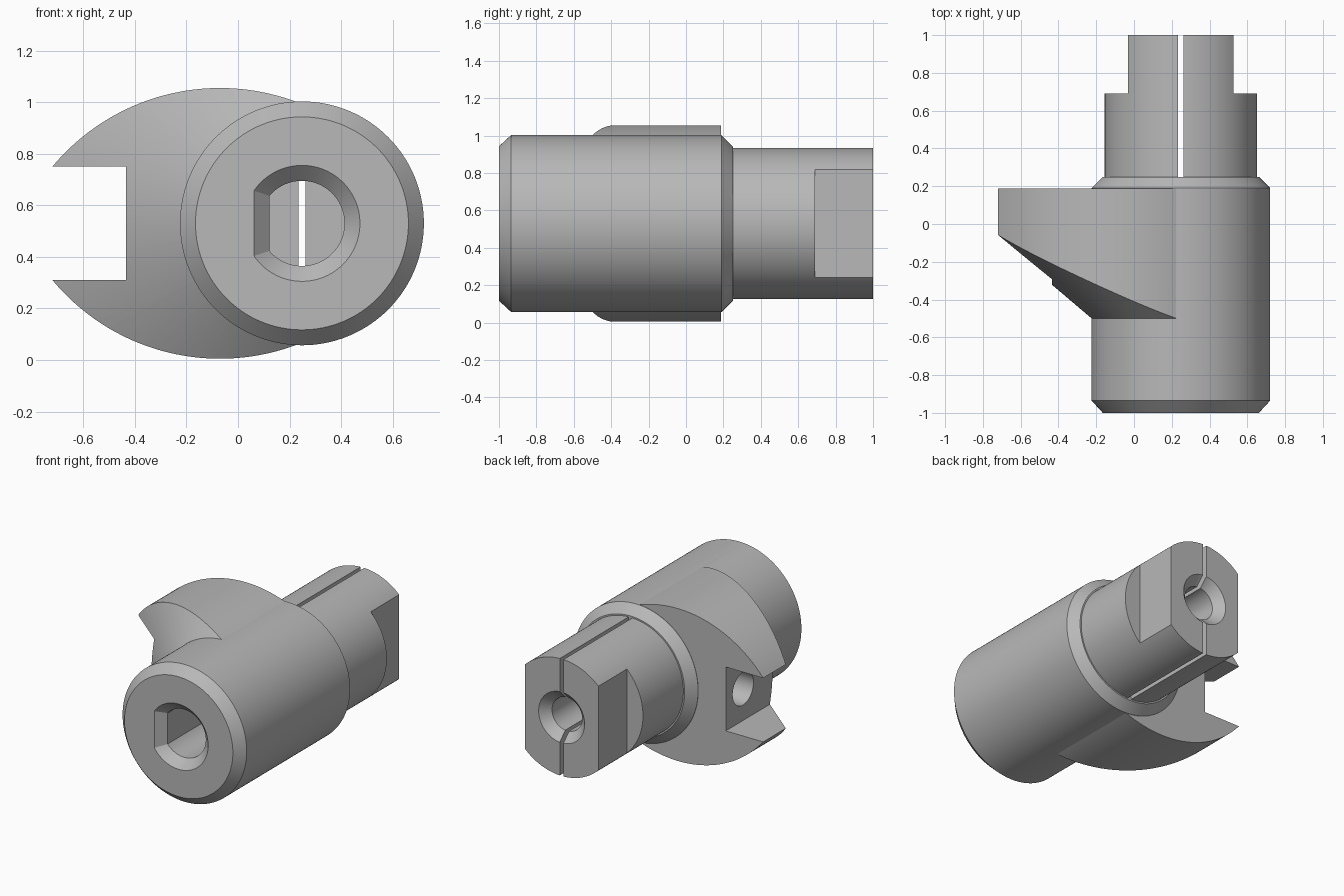
import bpy, bmesh
from math import sin, cos, pi, asin, acos

if "Cube" in bpy.data.objects:
    bpy.data.objects.remove(bpy.data.objects["Cube"], do_unlink=True)

AX, AZ = 0.248, 0.53      # main axis, running along y
SEG = 128

steel = bpy.data.materials.new("grey steel")
steel.use_nodes = True
GREY = (0.48, 0.48, 0.48, 1)
steel.diffuse_color = GREY
steel.node_tree.nodes["Principled BSDF"].inputs["Base Color"].default_value = GREY


def loft(name, rings):
    """Closed solid through equal-length rings of points, capped at both ends."""
    bm = bmesh.new()
    rows = [[bm.verts.new(p) for p in ring] for ring in rings]
    n = len(rows[0])
    for a, b in zip(rows, rows[1:]):
        for i in range(n):
            j = (i + 1) % n
            bm.faces.new((a[i], a[j], b[j], b[i]))
    bm.faces.new(rows[0])
    bm.faces.new(rows[-1])
    bmesh.ops.recalc_face_normals(bm, faces=bm.faces)
    mesh = bpy.data.meshes.new(name)
    bm.to_mesh(mesh)
    bm.free()
    mesh.materials.append(steel)
    obj = bpy.data.objects.new(name, mesh)
    bpy.context.collection.objects.link(obj)
    return obj


def turned(name, profile):
    """Solid of revolution about the main axis from (radius, y) pairs."""
    turns = [2 * pi * i / SEG for i in range(SEG)]
    return loft(name, [[(AX + r * cos(t), y, AZ + r * sin(t)) for t in turns]
                       for r, y in profile])


def box(name, x, y, z):
    return loft(name, [[(x[0], v, z[0]), (x[1], v, z[0]), (x[1], v, z[1]), (x[0], v, z[1])]
                       for v in y])


def combine(target, tool, operation):
    """Apply an exact boolean and discard the tool."""
    mod = target.modifiers.new(operation, 'BOOLEAN')
    mod.operation, mod.object, mod.solver = operation, tool, 'EXACT'
    bpy.context.view_layer.objects.active = target
    bpy.ops.object.modifier_apply(modifier=mod.name)
    bpy.data.objects.remove(tool, do_unlink=True)


# Chamfered barrel with the narrower rear shaft
body = turned("clamp_body", [(0.413, -1), (0.473, -0.935), (0.473, 0.19), (0.413, 0.25),
                             (0.403, 0.25), (0.403, 1)])

# Lens-shaped side lobe, bounded by two mirrored arcs
R, CX, DROP = 0.845, -0.07, 0.32
half = acos(DROP / R)
arc = [-half + 2 * half * i / 80 for i in range(81)]
upper = [(CX + R * sin(t), AZ - DROP + R * cos(t)) for t in arc]
lower = [(x, 2 * AZ - z) for x, z in reversed(upper[1:-1])]
lobe = loft("lobe", [[(x, y, z) for x, z in upper + lower] for y in (-0.5, 0.188)])

# Conical front of the lobe, and the notch in its outer side
cone = turned("lobe_cone", [(0.001, -0.9), (1.2, 0.118), (1.2, 0.4), (0.001, 0.4)])
combine(lobe, cone, 'INTERSECT')
combine(lobe, box("notch", (-1.2, -0.435), (-0.8, 0.6), (0.31, 0.75)), 'DIFFERENCE')
combine(body, lobe, 'UNION')


# D-shaped front socket with a chamfered mouth
def d_ring(grow, y):
    r, flat = 0.165 + grow, 0.126 + grow
    a = acos(-flat / r)
    return [(AX + r * cos(t), y, AZ + r * sin(t))
            for t in (-a + 2 * a * i / 80 for i in range(81))]


combine(body, loft("socket", [d_ring(0.07, -1.01), d_ring(0, -0.94), d_ring(0, 0.27)]),
        'DIFFERENCE')

# Countersunk rear hole
combine(body, turned("rear_hole", [(0.115, 0.6), (0.115, 0.94), (0.185, 1.01)]), 'DIFFERENCE')

# Two flats on the shaft end
for side in (-1, 1):
    xs = sorted((AX + side * 0.28, AX + side * 0.6))
    combine(body, box("flat", xs, (0.69, 1.1), (0, 1.1)), 'DIFFERENCE')

# Slit along the shaft
combine(body, box("slit", (AX - 0.014, AX + 0.014), (0.25, 1.1), (0, 1.1)), 'DIFFERENCE')

# Screw hole from the notch floor into the socket
turns = [2 * pi * i / 64 for i in range(64)]
combine(body, loft("screw_hole", [[(x, 0.113 * cos(t), AZ + 0.113 * sin(t)) for t in turns]
                                  for x in (-0.6, 0.15)]), 'DIFFERENCE')

# Smooth round faces, crisp edges
bpy.ops.object.select_all(action='DESELECT')
body.select_set(True)
bpy.context.view_layer.objects.active = body
bpy.ops.object.shade_smooth_by_angle(angle=pi / 7)
